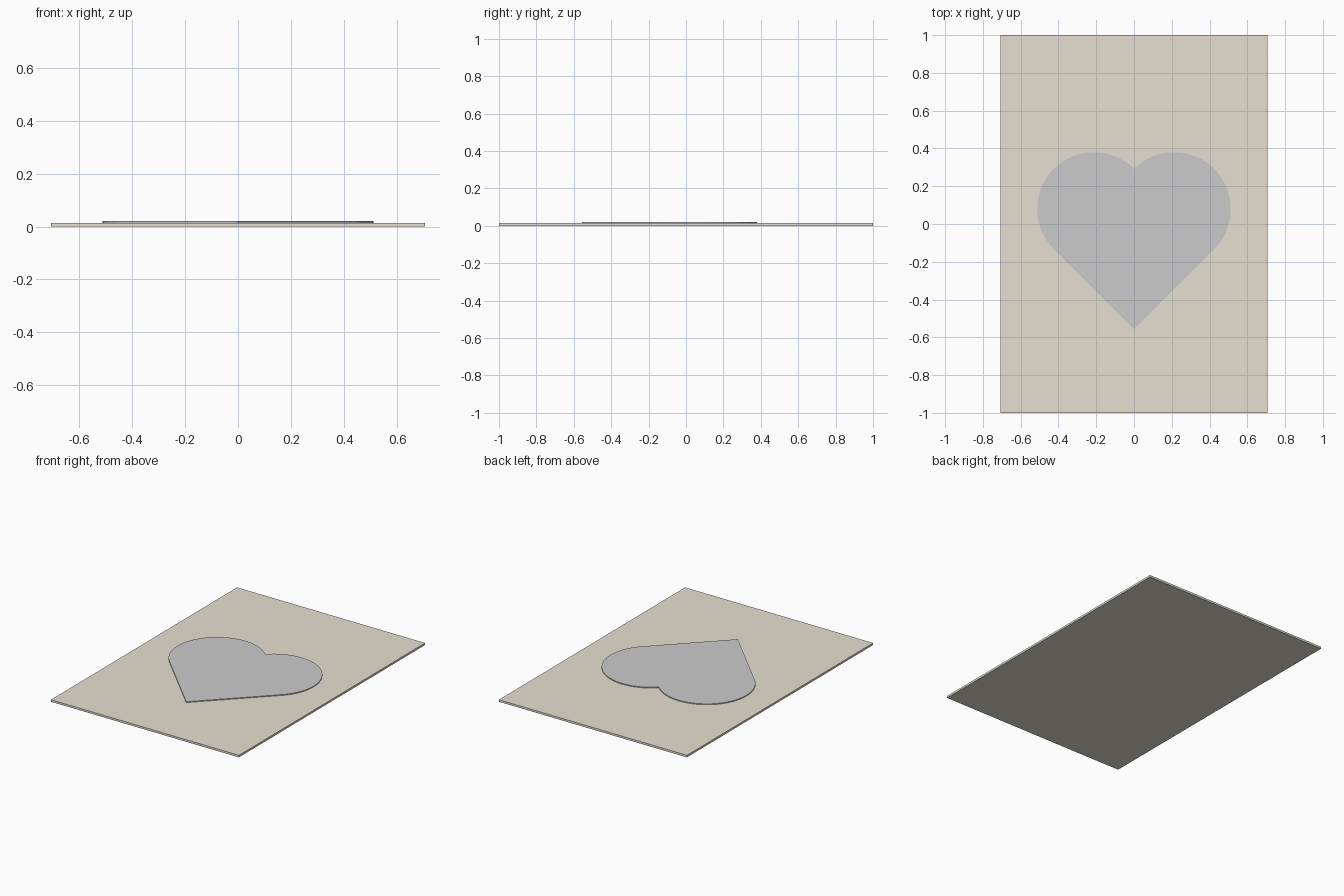
import bpy, bmesh, math

if "Cube" in bpy.data.objects:
    bpy.data.objects.remove(bpy.data.objects["Cube"])

CARD_T, HEART_T = 0.014, 0.006
R = 0.3                      # lobe radius
C = R / math.sqrt(2)         # lobe centre offset in x
CY = 0.08                    # lobe centre height in y


def plate(name, outline, z, thickness):
    """Extrude a flat outline upward into a solid plate."""
    bm = bmesh.new()
    face = bm.faces.new([bm.verts.new((x, y, z)) for x, y in outline])
    ext = bmesh.ops.extrude_face_region(bm, geom=[face], use_keep_orig=True)
    top = [v for v in ext["geom"] if isinstance(v, bmesh.types.BMVert)]
    bmesh.ops.translate(bm, verts=top, vec=(0, 0, thickness))
    bmesh.ops.recalc_face_normals(bm, faces=bm.faces)
    mesh = bpy.data.meshes.new(name)
    bm.to_mesh(mesh)
    bm.free()
    obj = bpy.data.objects.new(name, mesh)
    bpy.context.collection.objects.link(obj)
    bpy.context.view_layer.objects.active = obj
    obj.select_set(True)
    bpy.ops.object.shade_smooth_by_angle(angle=math.radians(30))
    obj.select_set(False)
    return obj


# Backing card
W = 1 / math.sqrt(2)
card = plate("backing_card", [(-W, -1), (W, -1), (W, 1), (-W, 1)], 0, CARD_T)
paper = bpy.data.materials.new("cream_paper")
paper.diffuse_color = (0.8, 0.74, 0.64, 1)
paper.use_nodes = True
paper.node_tree.nodes["Principled BSDF"].inputs["Base Color"].default_value = paper.diffuse_color
card.data.materials.append(paper)

# Raised heart: lower point, right lobe arc to the notch, mirrored left lobe
STEPS = 48
right = []
for i in range(STEPS + 1):
    a = math.radians(-45 + 180 * i / STEPS)
    right.append((C + R * math.cos(a), CY + R * math.sin(a)))
right[-1] = (0, CY + C)
left = [(-x, y) for x, y in reversed(right[:-1])]
plate("heart", [(0, CY - 3 * C)] + right + left, CARD_T, HEART_T)
